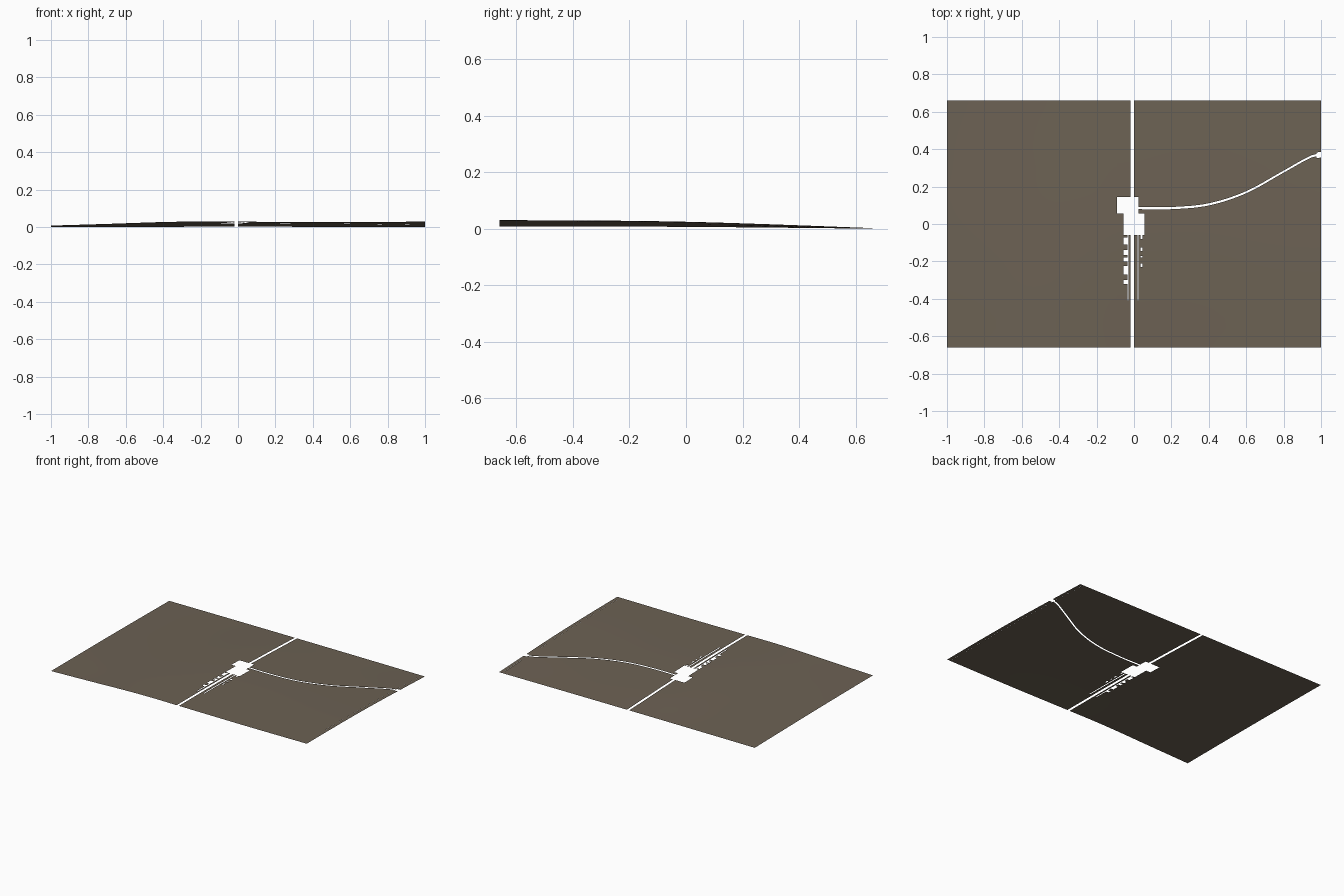
import bpy, bmesh, math

if "Cube" in bpy.data.objects:
    bpy.data.objects.remove(bpy.data.objects["Cube"])

Y = 0.66  # half depth of the ground

soil = bpy.data.materials.new("brown soil")
soil.diffuse_color = (0.15, 0.121, 0.088, 1)
soil.use_nodes = True
soil.node_tree.nodes["Principled BSDF"].inputs["Base Color"].default_value = soil.diffuse_color


def interp(x, pts):
    # smooth interpolation through sorted (x, value) points
    n = len(pts)
    if x <= pts[0][0]:
        return pts[0][1]
    if x >= pts[-1][0]:
        return pts[-1][1]
    for i in range(n - 1):
        (xa, a), (xb, b) = pts[i], pts[i + 1]
        if xa <= x <= xb:
            (xp, p), (xn, q) = pts[max(i - 1, 0)], pts[min(i + 2, n - 1)]
            h = xb - xa
            ma, mb = (b - p) / (xb - xp) * h, (q - a) / (xn - xa) * h
            t = (x - xa) / h
            return ((2*t**3 - 3*t*t + 1) * a + (t**3 - 2*t*t + t) * ma
                    + (3*t*t - 2*t**3) * b + (t**3 - t*t) * mb)


FRONT = [(-1, .010), (-.7, .019), (-.4, .029), (-.2, .032), (0, .031), (.5, .029), (1, .031)]
FALL = [(-Y, 1), (-.3, .95), (0, .8), (.3, .48), (Y, 0)]
ROAD = [(.02, .085), (.2, .085), (.4, .105), (.6, .17), (.8, .28), (.95, .362), (1, .37)]


def height(x, y):
    back = 0.002 + 0.002 * math.sin((x + 1) * math.pi / 2)
    return max(0, back - .002 + (interp(x, FRONT) - back) * interp(y, FALL))


def road_edge(side):
    def edge(x):
        return interp(x, ROAD) + side * (0.015 if x > 0.975 else 0.006)
    return edge


def patch(bm, x0, x1, low, high):
    # gridded sheet between two x values and two y limits (numbers or curves)
    lo = low if callable(low) else (lambda x: low)
    hi = high if callable(high) else (lambda x: high)
    nx = max(1, round((x1 - x0) / 0.025))
    ny = max(1, round((hi(x0) - lo(x0)) / 0.05))
    rows = []
    for i in range(nx + 1):
        x = x0 + (x1 - x0) * i / nx
        ys = [lo(x) + (hi(x) - lo(x)) * j / ny for j in range(ny + 1)]
        rows.append([bm.verts.new((x, y, height(x, y))) for y in ys])
    for a, b in zip(rows, rows[1:]):
        for j in range(ny):
            bm.faces.new((a[j], b[j], b[j + 1], a[j + 1]))


def column(bm, x0, x1, gaps):
    # strip along y with rectangular gaps left open
    y = -Y
    for g0, g1 in sorted(gaps):
        patch(bm, x0, x1, y, g0)
        y = g1
    patch(bm, x0, x1, y, Y)


def finish(bm, name):
    bmesh.ops.remove_doubles(bm, verts=bm.verts, dist=0.0005)
    me = bpy.data.meshes.new(name)
    bm.to_mesh(me)
    bm.free()
    me.materials.append(soil)
    for p in me.polygons:
        p.use_smooth = True
    bpy.context.collection.objects.link(bpy.data.objects.new(name, me))


# left ground: plot openings and the stepped clearing
bm = bmesh.new()
clearing = (-.06, .145)
column(bm, -1, -.09, [])
column(bm, -.09, -.055, [(.055, .145)])
column(bm, -.055, -.036, [clearing, (-.11, -.072), (-.165, -.14), (-.20, -.18),
                          (-.27, -.225), (-.32, -.30)])
column(bm, -.036, -.030, [(-.41, .145)])
column(bm, -.030, -.018, [clearing])
finish(bm, "left_ground")

# right ground: median strip, plot openings, and the curved road gap
bm = bmesh.new()
column(bm, 0, .018, [clearing])
column(bm, .018, .025, [(-.41, .145)])
for x0, x1, start, gaps in [
        (.025, .036, .055, [(-.66, -.66)]),
        (.036, .046, .055, [(-.23, -.21), (-.18, -.17), (-.145, -.125), (-.08, -.06)]),
        (.046, .055, .055, [(-.66, -.66)])]:
    y = -Y
    for g0, g1 in gaps:
        if g0 > y:
            patch(bm, x0, x1, y, g0)
        y = g1
    if y < -.07:
        patch(bm, x0, x1, y, -.06)
    patch(bm, x0, x1, start, road_edge(-1))
    patch(bm, x0, x1, road_edge(1), Y)
for x0, x1 in [(.055, .975), (.9755, 1)]:
    patch(bm, x0, x1, -Y, road_edge(-1))
    patch(bm, x0, x1, road_edge(1), Y)
finish(bm, "right_ground")
